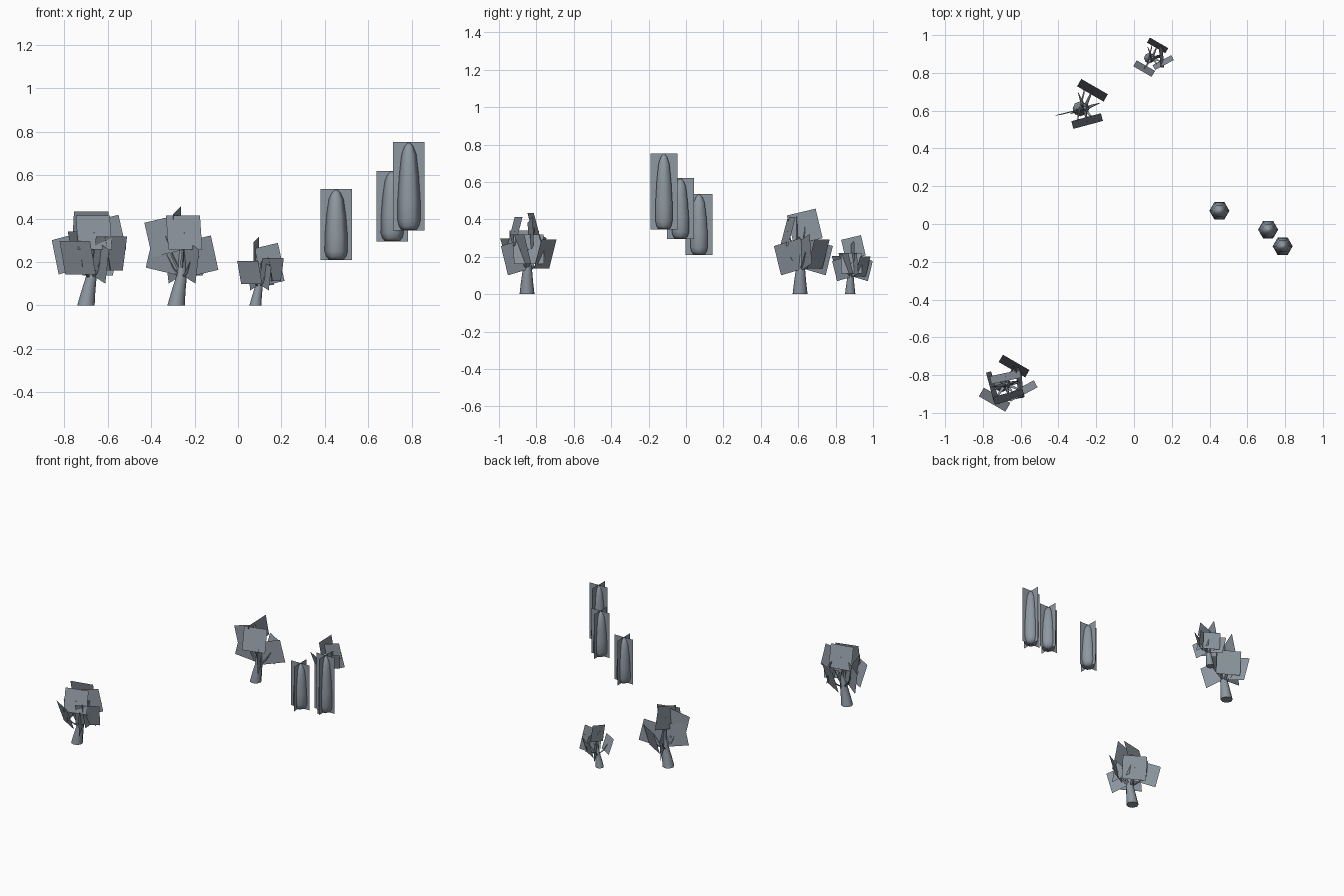
import bpy, bmesh
from math import sin, cos, radians, pi
from mathutils import Vector

cube = bpy.data.objects.get("Cube")
if cube:
    bpy.data.objects.remove(cube, do_unlink=True)

# Single slate grey for everything
slate = bpy.data.materials.new("slate_grey")
slate.use_nodes = True
slate.diffuse_color = (0.27, 0.31, 0.355, 1)
slate.node_tree.nodes["Principled BSDF"].inputs["Base Color"].default_value = slate.diffuse_color


def finish(name, bm, location, scale=1.0, smooth=False):
    mesh = bpy.data.meshes.new(name)
    bm.to_mesh(mesh)
    bm.free()
    mesh.materials.append(slate)
    obj = bpy.data.objects.new(name, mesh)
    obj.location = location
    obj.scale = (scale,) * 3
    bpy.context.collection.objects.link(obj)
    if smooth:
        bpy.ops.object.select_all(action='DESELECT')
        obj.select_set(True)
        bpy.context.view_layer.objects.active = obj
        bpy.ops.object.shade_smooth_by_angle(angle=radians(62))


def tube(bm, path, sides):
    """Tapered tube through (x, y, z, radius) stations, capped at both ends."""
    rings = []
    for x, y, z, r in path:
        rings.append([bm.verts.new((x + r * cos(2 * pi * i / sides),
                                    y + r * sin(2 * pi * i / sides), z))
                      for i in range(sides)])
    for low, high in zip(rings, rings[1:]):
        for i in range(sides):
            j = (i + 1) % sides
            bm.faces.new((low[i], low[j], high[j], high[i]))
    bm.faces.new(rings[0][::-1])
    bm.faces.new(rings[-1])


def card(bm, center, yaw, lean, roll, size=0.162):
    """Square leaf card; lean moves its top edge along its facing direction."""
    a, t, r = radians(yaw), radians(lean), radians(roll)
    u = Vector((cos(a), sin(a), 0))
    v = Vector((sin(a) * sin(t), -cos(a) * sin(t), cos(t)))
    right = (u * cos(r) + v * sin(r)) * size / 2
    up = (v * cos(r) - u * sin(r)) * size / 2
    c = Vector(center)
    bm.faces.new([bm.verts.new(c + right * i + up * j)
                  for i, j in ((-1, -1), (1, -1), (1, 1), (-1, 1))])


# Leaf cards: center, yaw, lean, roll
CARDS = {
    "back": ((.065, .098, .215), -30, -16, 0),
    "front_left": ((-.038, -.08, .22), -30, 19, 0),
    "front_right": ((.108, -.034, .24), 28, 15, 0),
    "front_upper": ((.037, -.065, .335), 15, -15, 0),
    "left_side": ((-.049, -.012, .26), -75, 10, 0),
    "right_side": ((.095, .009, .24), 95, -10, 0),
    "top": ((.02, .04, .355), 12, 15, 0),
    "left_rolled": ((-.045, -.015, .235), 14, 2, -13),
    "left_low": ((-.073, .055, .24), -30, 0, 13),
    "right_low": ((.103, .03, .225), 20, 0, 13),
    "left_high": ((-.05, -.025, .32), 8, 0, 13),
    "right_high": ((.09, .02, .32), 10, 0, 13),
    "side_front": ((.065, -.05, .2), 115, 0, 15),
    "side_back": ((-.01, .085, .2), 115, 0, -15),
    "spire": ((.005, .025, .36), 77, 3, 13),
}
SHARED = ["back", "side_front"]
FULL = SHARED + ["front_left", "front_right", "front_upper", "left_side",
                 "right_side", "top", "left_low", "right_high"]
OPEN = SHARED + ["side_back", "front_upper", "left_rolled", "right_low",
                 "left_high", "spire"]
SMALL = SHARED + ["side_back", "front_left", "front_right", "right_side",
                  "right_low", "right_high", "spire"]


def leafy_tree(name, x, y, scale, names):
    # Leaning trunk with thin branches reaching toward the cards
    bm = bmesh.new()
    tube(bm, [(0, 0, 0, .04), (.01, 0, .06, .033), (.024, .002, .13, .025),
              (.027, .004, .2, .018), (.025, .005, .28, .008)], 8)
    for n in names:
        end = Vector(CARDS[n][0])
        start = Vector((.022, .002, .12 + .25 * max(0, end.z - .22)))
        mid = start.lerp(end, .55) - Vector((0, 0, .015))
        tube(bm, [(*start, .011), (*mid, .007), (*end, .002)], 5)
    finish(name + "_trunk", bm, (x, y, 0), scale, True)
    # Flat foliage
    bm = bmesh.new()
    for n in names:
        card(bm, *CARDS[n])
    finish(name + "_leaf_cards", bm, (x, y, 0), scale)


def columnar_tree(name, x, y, z, height):
    # Hexagonal tapering body
    bm = bmesh.new()
    profile = [(.005, .034), (.05, .046), (.12, .053), (.35, .052), (.62, .045),
               (.86, .034), (.95, .02), (.99, .006)]
    tube(bm, [(0, 0, h * height, r) for h, r in profile], 6)
    finish(name + "_body", bm, (x, y, z), 1, True)
    # Two crossed upright planes
    bm = bmesh.new()
    w = .0725
    for dx, dy in ((w, 0), (0, w)):
        bm.faces.new([bm.verts.new(p) for p in (
            (-dx, -dy, 0), (dx, dy, 0), (dx, dy, height), (-dx, -dy, height))])
    finish(name + "_crossed_planes", bm, (x, y, z))


leafy_tree("front_tree", -.70, -.85, 1, FULL)
leafy_tree("back_tree", -.285, .61, 1, OPEN)
leafy_tree("small_tree", .08, .878, .69, SMALL)

columnar_tree("low_column_tree", .452, .07, .21, .325)
columnar_tree("middle_column_tree", .71, -.03, .295, .325)
columnar_tree("tall_column_tree", .787, -.118, .345, .408)
